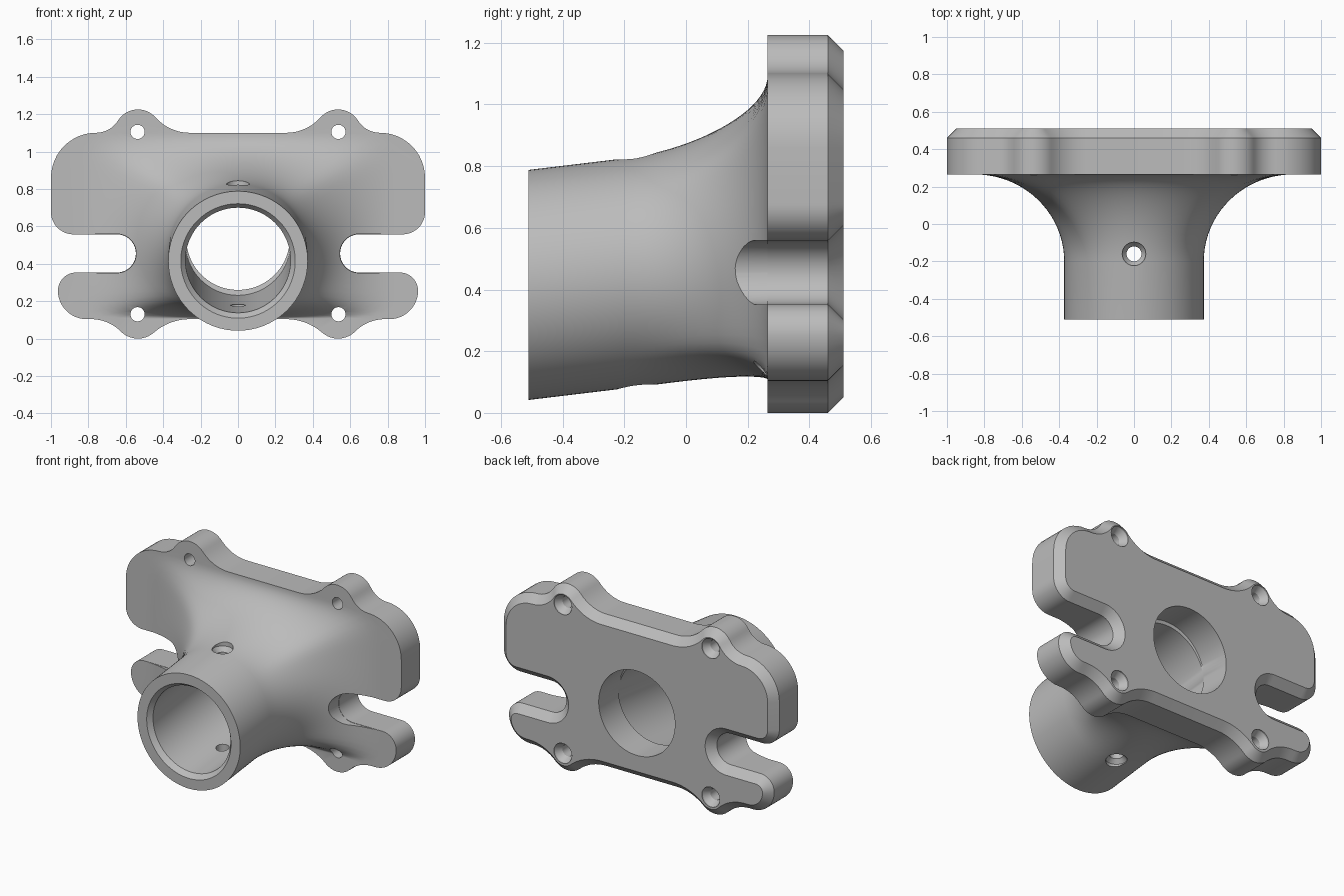
import bpy, bmesh
from math import sin, cos, pi, radians, sqrt, atan2, degrees
from mathutils import Vector

if "Cube" in bpy.data.objects:
    bpy.data.objects.remove(bpy.data.objects["Cube"])

grey = bpy.data.materials.new("light_grey")
grey.use_nodes = True
tone = (0.5, 0.5, 0.5, 1)
grey.diffuse_color = tone
grey.node_tree.nodes["Principled BSDF"].inputs["Base Color"].default_value = tone

SEG = 96


def loft(name, rings):
    """Closed solid skinned through rings of equal point count."""
    bm = bmesh.new()
    loops = [[bm.verts.new(p) for p in ring] for ring in rings]
    n = len(loops[0])
    for a, b in zip(loops, loops[1:]):
        for i in range(n):
            j = (i + 1) % n
            bm.faces.new((a[i], a[j], b[j], b[i]))
    bm.faces.new(loops[0])
    bm.faces.new(loops[-1])
    bmesh.ops.recalc_face_normals(bm, faces=bm.faces)
    mesh = bpy.data.meshes.new(name)
    bm.to_mesh(mesh)
    bm.free()
    mesh.materials.append(grey)
    obj = bpy.data.objects.new(name, mesh)
    bpy.context.collection.objects.link(obj)
    return obj


def circle_y(x, y, z, r, n=SEG):
    return [Vector((x + r * cos(2 * pi * i / n), y, z + r * sin(2 * pi * i / n)))
            for i in range(n)]


def circle_z(x, y, z, r, n=32):
    return [Vector((x + r * cos(2 * pi * i / n), y + r * sin(2 * pi * i / n), z))
            for i in range(n)]


def combine(target, other, mode):
    """Apply a boolean and discard the helper."""
    mod = target.modifiers.new(mode, 'BOOLEAN')
    mod.operation, mod.object, mod.solver = mode, other, 'EXACT'
    other.hide_render = True
    bpy.context.view_layer.objects.active = target
    bpy.ops.object.modifier_apply(modifier=mod.name)
    bpy.data.objects.remove(other)


def arc(cx, cz, r, a0, a1, n=12):
    return [(cx + r * cos(radians(a0 + (a1 - a0) * i / n)),
             cz + r * sin(radians(a0 + (a1 - a0) * i / n))) for i in range(n + 1)]


def lobe(cx, cz, r, line, inner, outer, up):
    """Screw lobe blended into a straight edge by a fillet on each side."""
    h = (line - cz) * up
    parts = []
    for xt in (inner, outer):
        d = abs(xt - cx)
        R = (d * d + h * h - r * r) / (2 * (r - h))
        side = 1 if xt > cx else -1
        touch = degrees(atan2(h + R, d))
        pts = arc(0, 0, R, -90, touch - 180, 8)
        parts.append([(xt + side * px, line + up * (R + pz)) for px, pz in pts])
        parts.append(touch)
    first, t0, last, t1 = parts
    cap = [(cx + px, cz + up * pz) for px, pz in arc(0, 0, r, 180 - t0, t1, 16)]
    return first + cap[1:-1] + last[::-1]


# Plate outline, right half from top to bottom, then mirrored
SLOT_X, SLOT_Z, SLOT_R = 0.648, 0.455, 0.102
half = lobe(0.535, 1.1, 0.125, 1.1, 0.257, 0.76, 1)
half += arc(0.76, 0.86, 0.24, 90, 0)[1:]
half += arc(0.88, 0.677, 0.12, 0, -90)
half += arc(SLOT_X, SLOT_Z, SLOT_R, 90, 270, 20)
half += arc(0.865, 0.255, 0.098, 90, 0)
half += arc(0.81, 0.257, 0.153, 0, -90)[1:]
half += lobe(0.535, 0.13, 0.13, 0.104, 0.257, 0.785, -1)[::-1]
outline = half + [(-x, z) for x, z in reversed(half)]


def inset(points, d):
    """Offset a clockwise outline inward."""
    result = []
    for i, p in enumerate(points):
        p = Vector(p)
        a = (p - Vector(points[i - 1])).normalized()
        b = (Vector(points[(i + 1) % len(points)]) - p).normalized()
        na, nb = Vector((a.y, -a.x)), Vector((b.y, -b.x))
        m = (na + nb).normalized()
        result.append(p + m * d / max(m.dot(na), 0.5))
    return result


# Mounting plate with chamfered back edge
FRONT, BACK, CHAMFER = 0.265, 0.51, 0.05
plate = loft("mounting_plate", [
    [Vector((x, y, z)) for x, z in pts] for y, pts in
    ((FRONT, outline), (BACK - CHAMFER, outline), (BACK, inset(outline, CHAMFER)))])


# Slanted tube flaring from a circle into a rounded rectangle
def axis_z(y):
    return 0.415 + 0.12 * (y + 0.51)


def body_ring(y):
    t = min(max((y + 0.2) / (FRONT + 0.2), 0), 1)
    w = 1 - sqrt(1 - t * t)
    ring = []
    for i in range(SEG):
        c, s = cos(2 * pi * i / SEG), sin(2 * pi * i / SEG)
        k = (abs(c) ** 10 + abs(s) ** 10) ** -0.1
        round_pt = Vector((0.373 * c, y, axis_z(y) + 0.373 * s))
        box_pt = Vector((0.85 * c * k, y, 0.602 + 0.494 * s * k))
        ring.append(round_pt.lerp(box_pt, w))
    return ring


STEPS = 20
levels = [-0.51] + [-0.2 + (FRONT + 0.2) * sin(pi / 2 * i / STEPS)
                    for i in range(STEPS + 1)] + [0.3]
body = loft("flared_tube", [body_ring(y) for y in levels])

# Side slots through the flare
for side in (-1, 1):
    slot = [(side * x, z) for x, z in
            arc(SLOT_X, SLOT_Z, SLOT_R + 0.002, 90, 270, 20)
            + [(1.1, SLOT_Z - SLOT_R - 0.002), (1.1, SLOT_Z + SLOT_R + 0.002)]]
    combine(body, loft("slot_cutter", [[Vector((x, y, z)) for x, z in slot]
                                       for y in (-0.3, 0.4)]), 'DIFFERENCE')

combine(body, plate, 'UNION')

# Main bore: chamfered mouth, slanted run, straight exit in the plate
bore = [(-0.54, 0.306), (-0.51, 0.306), (-0.48, 0.281), (0.3, 0.281)]
rings = [circle_y(0, y, axis_z(y), r) for y, r in bore]
rings += [circle_y(0, y, 0.537, 0.277) for y in (0.305, 0.55)]
combine(body, loft("bore_cutter", rings), 'DIFFERENCE')

# Countersunk screw holes through the plate
for x in (-0.537, 0.537):
    for z in (0.13, 1.105):
        hole = ((0, 0.038), (0.46, 0.038), (0.5, 0.065), (0.55, 0.065))
        combine(body, loft("screw_cutter", [circle_y(x, y, z, r, 32) for y, r in hole]),
                'DIFFERENCE')

# Countersunk vertical pin hole through the tube
pin = ((-0.05, 0.063), (0.095, 0.063), (0.12, 0.04),
       (0.785, 0.04), (0.815, 0.063), (0.95, 0.063))
combine(body, loft("pin_cutter", [circle_z(0, -0.16, z, r) for z, r in pin]), 'DIFFERENCE')

# Smooth shading with crisp edges
body.name = "flanged_tube_mount"
bpy.ops.object.select_all(action='DESELECT')
body.select_set(True)
bpy.context.view_layer.objects.active = body
bpy.ops.object.shade_smooth_by_angle(angle=radians(30))
